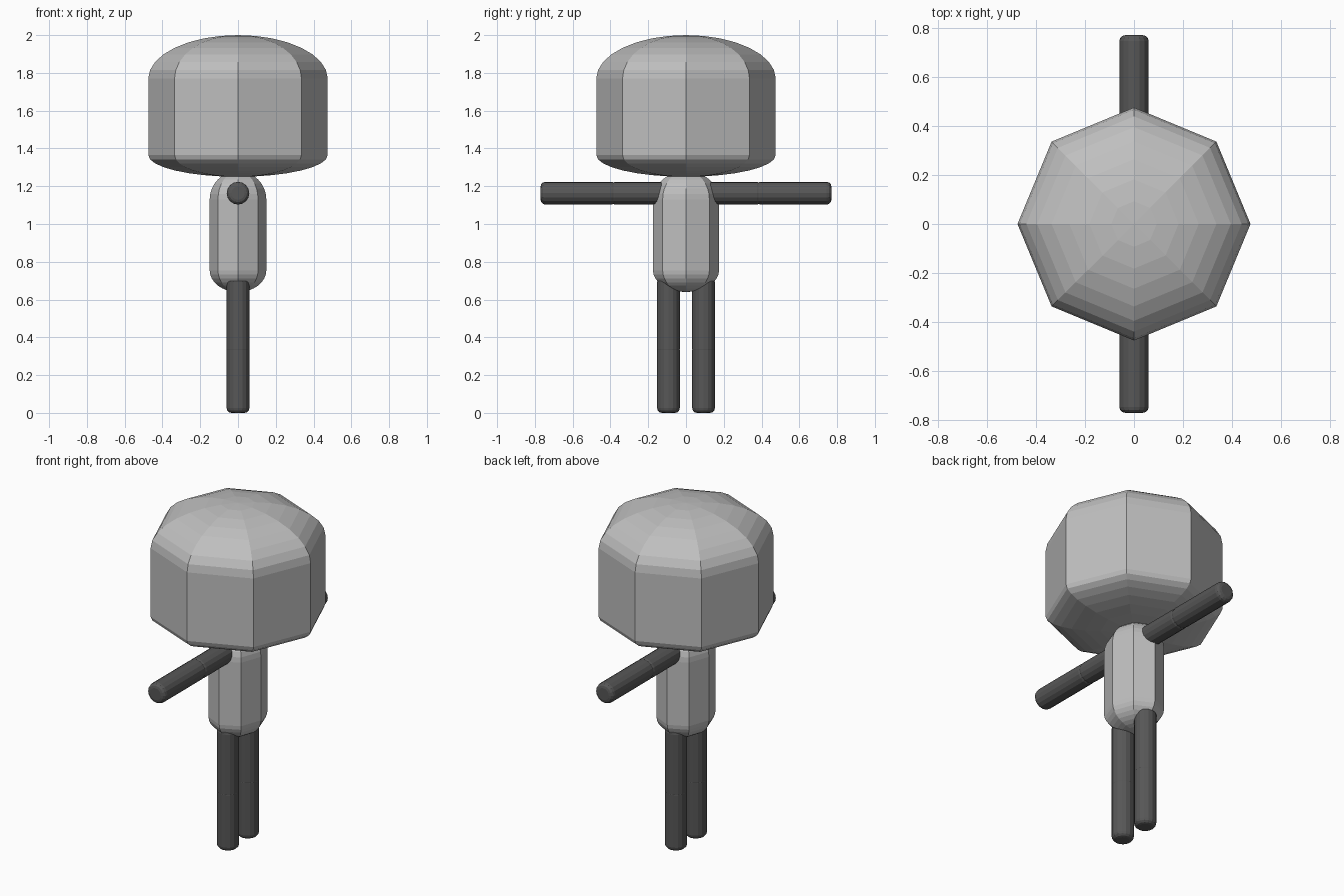
import bpy, bmesh, math
from mathutils import Matrix

if "Cube" in bpy.data.objects:
    bpy.data.objects.remove(bpy.data.objects["Cube"])


def material(name, v):
    m = bpy.data.materials.new(name)
    m.diffuse_color = (v, v, v, 1)
    m.use_nodes = True
    m.node_tree.nodes["Principled BSDF"].inputs["Base Color"].default_value = m.diffuse_color
    return m


LIGHT = material("light grey", 0.52)
DARK = material("dark grey", 0.095)


def lathe(name, profile, sides, mat, sx=1, sy=1, matrix=Matrix()):
    """Revolve (radius, z) points around z; a zero radius closes to a pole."""
    bm = bmesh.new()
    rings = []
    for r, z in profile:
        n = 1 if r < 1e-6 else sides
        rings.append([bm.verts.new((r * sx * math.cos(math.tau * i / sides),
                                    r * sy * math.sin(math.tau * i / sides), z))
                      for i in range(n)])
    for a, b in zip(rings, rings[1:]):
        for i in range(sides):
            j = (i + 1) % sides
            quad = [a[i % len(a)], a[j % len(a)], b[j % len(b)], b[i % len(b)]]
            bm.faces.new(list(dict.fromkeys(quad)))
    for ring in (rings[0], rings[-1]):
        if len(ring) > 1:
            bm.faces.new(ring)
    bm.transform(matrix)
    bmesh.ops.recalc_face_normals(bm, faces=bm.faces)
    me = bpy.data.meshes.new(name)
    bm.to_mesh(me)
    bm.free()
    me.materials.append(mat)
    ob = bpy.data.objects.new(name, me)
    bpy.context.collection.objects.link(ob)
    return ob


def capsule(r, z0, z1, z2, z3, steps=8):
    """Straight wall z1..z2 with elliptical domes reaching z0 and z3."""
    ang = [math.pi / 2 * k / steps for k in range(steps + 1)]
    low = [(r * math.sin(a), z1 - (z1 - z0) * math.cos(a)) for a in ang]
    high = [(r * math.cos(a), z2 + (z3 - z2) * math.sin(a)) for a in ang]
    return low + high


def rod(a, b, r=0.06, e=0.025):
    """Cylinder profile with softly rounded rims."""
    k = [(r - e * (1 - math.cos(t)), e * (1 - math.sin(t)))
         for t in (math.pi / 2, math.pi / 3, math.pi / 6, 0)]
    return [(q, a + d) for q, d in k] + [(q, b - d) for q, d in reversed(k)]


# Octagonal head and torso
lathe("head", capsule(0.475, 1.25, 1.365, 1.77, 2.0), 8, LIGHT)
lathe("torso", capsule(1, 0.64, 0.755, 1.13, 1.28), 8, LIGHT, 0.15, 0.175)

# Limbs, each made of two overlapping rods
for side, s in (("right", 1), ("left", -1)):
    arm = Matrix.Translation((0, 0, 1.163)) @ Matrix.Rotation(-s * math.pi / 2, 4, 'X')
    leg = Matrix.Translation((0, s * 0.093, 0))
    lathe(side + "_upper_arm", rod(0.09, 0.40), 16, DARK, matrix=arm)
    lathe(side + "_forearm", rod(0.37, 0.77), 16, DARK, matrix=arm)
    lathe(side + "_thigh", rod(0.33, 0.70, e=0.008), 16, DARK, matrix=leg)
    lathe(side + "_shin", rod(0, 0.36), 16, DARK, matrix=leg)
